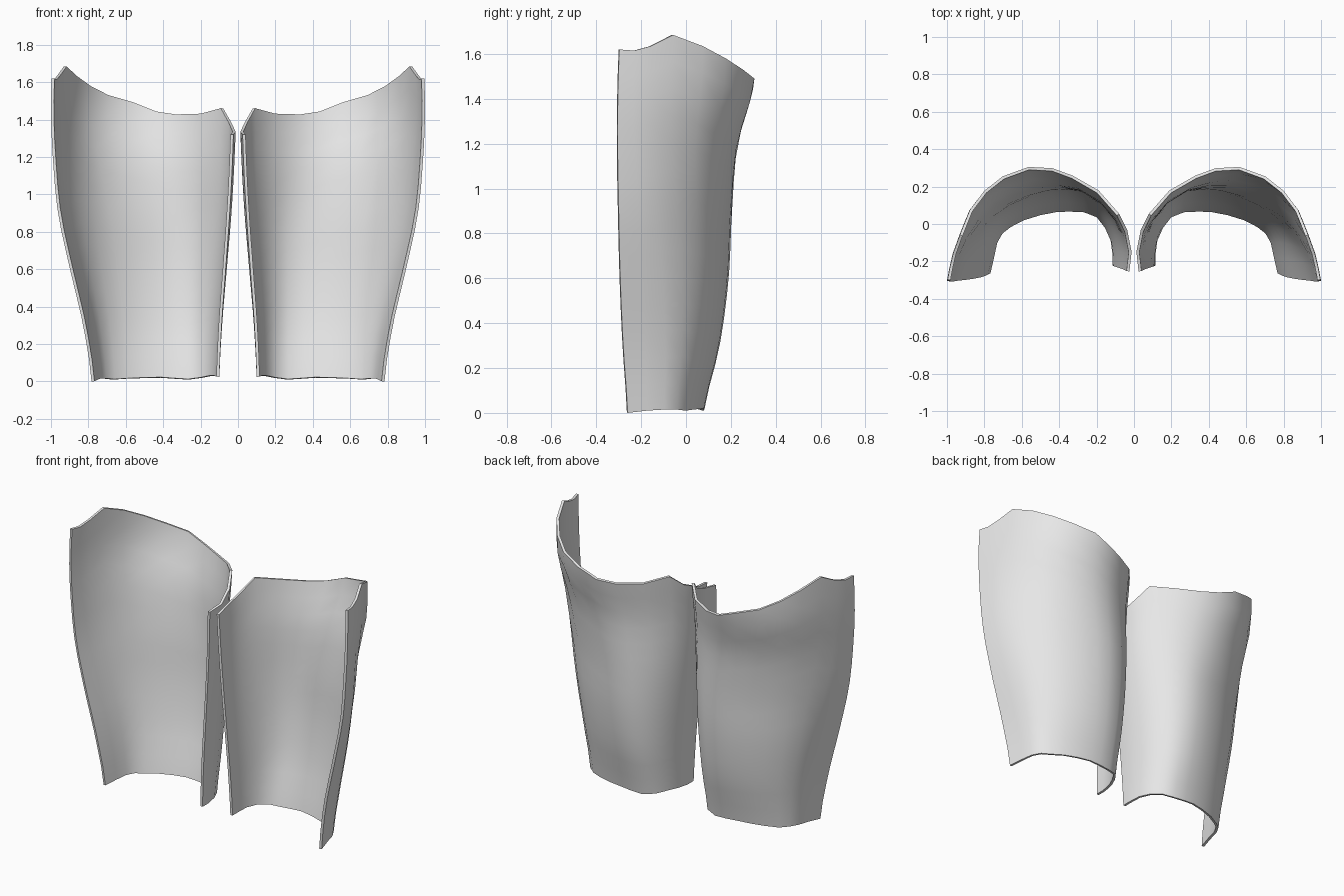
import bpy
import bmesh

cube = bpy.data.objects.get("Cube")
if cube:
    bpy.data.objects.remove(cube, do_unlink=True)

grey = bpy.data.materials.new("light_grey")
grey.use_nodes = True
colour = (0.8, 0.8, 0.8, 1)
grey.diffuse_color = colour
grey.node_tree.nodes["Principled BSDF"].inputs["Base Color"].default_value = colour

# Normalised cross-sections from inner to outer edge: width and depth fractions
TOP_W = [.012, 0, .025, .07, .18, .32, .43, .56, .70, .80, .88, .935, .97, .987, 1]
TOP_D = [0, .2, .41, .56, .79, .935, 1, 1, .91, .78, .61, .39, .23, .11, 0]
MID_W = [.01, 0, .02, .06, .13, .24, .36, .46, .58, .7, .8, .88, .94, .975, 1]
MID_D = [0, .2, .42, .61, .81, .97, 1, .985, .92, .82, .69, .53, .35, .18, 0]
LOW_W = [0, 0, .015, .06, .13, .24, .36, .46, .59, .72, .83, .9, .945, .97, 1]
LOW_D = [0, .2, .45, .68, .89, .99, 1, .99, .94, .86, .75, .64, .48, .25, 0]

# Height of the upper and lower rims along the section
RIM = [1.32, 1.335, 1.385, 1.46, 1.43, 1.425, 1.44, 1.49,
       1.53, 1.58, 1.635, 1.685, 1.635, 1.615, 1.62]
HEM = [.025, .025, .03, .03, .02, .01, .015, .02, .018, .015, .01, .015, .015, .01, 0]

# Limits of the shell at rising heights
LEVEL = [0, .3, .6, .9, 1.2, 1.45, 1.7]
INNER_X = [.1, .085, .06, .035, .018, .01, .01]
OUTER_X = [.783, .828, .898, .962, .99, 1, .995]
BACK_Y = [.08, .15, .19, .205, .23, .3, .31]
FRONT_Y = [-.26, -.28, -.293, -.3, -.305, -.303, -.295]
ROWS = 14
MID_Z, TOP_Z = .85, 1.42


def lerp(a, b, t):
    return a + (b - a) * t


def at_height(values, z):
    """Smoothly curved interpolation through the level values."""
    last = len(LEVEL) - 1
    i = max(k for k in range(last) if LEVEL[k] <= z)
    t = (z - LEVEL[i]) / (LEVEL[i + 1] - LEVEL[i])
    p0, p1 = values[max(i - 1, 0)], values[i]
    p2, p3 = values[i + 1], values[min(i + 2, last)]
    m1, m2 = (p2 - p0) / 2, (p3 - p1) / 2
    return (p1 + m1 * t + (3 * (p2 - p1) - 2 * m1 - m2) * t ** 2
            + (2 * (p1 - p2) + m1 + m2) * t ** 3)


def section(low, mid, top, z):
    if z < MID_Z:
        return lerp(low, mid, z / MID_Z)
    return lerp(mid, top, min((z - MID_Z) / (TOP_Z - MID_Z), 1))


def shell_point(i, row, side):
    z = lerp(HEM[i], RIM[i], row / ROWS)
    w = section(LOW_W[i], MID_W[i], TOP_W[i], z)
    d = section(LOW_D[i], MID_D[i], TOP_D[i], z)
    x = lerp(at_height(INNER_X, z), at_height(OUTER_X, z), w)
    front = lerp(-.22 - .025 * z, at_height(FRONT_Y, z), w)
    return side * x, lerp(front, at_height(BACK_Y, z), d), z


def leg_guard(name, side):
    bm = bmesh.new()
    grid = [[bm.verts.new(shell_point(i, r, side)) for i in range(len(RIM))]
            for r in range(ROWS + 1)]
    for low, high in zip(grid, grid[1:]):
        for i in range(len(RIM) - 1):
            quad = [low[i], high[i], high[i + 1], low[i + 1]]
            bm.faces.new(quad if side > 0 else quad[::-1])
    mesh = bpy.data.meshes.new(name)
    bm.to_mesh(mesh)
    bm.free()
    mesh.materials.append(grey)
    obj = bpy.data.objects.new(name, mesh)
    bpy.context.collection.objects.link(obj)

    # Thicken inward, then smooth the faces while keeping the rim crisp
    bpy.ops.object.select_all(action='DESELECT')
    obj.select_set(True)
    bpy.context.view_layer.objects.active = obj
    solid = obj.modifiers.new("thickness", 'SOLIDIFY')
    solid.thickness = .016
    solid.offset = -1
    bpy.ops.object.modifier_apply(modifier=solid.name)
    bpy.ops.object.shade_smooth_by_angle(angle=.7)


leg_guard("left_leg_guard", 1)
leg_guard("right_leg_guard", -1)
